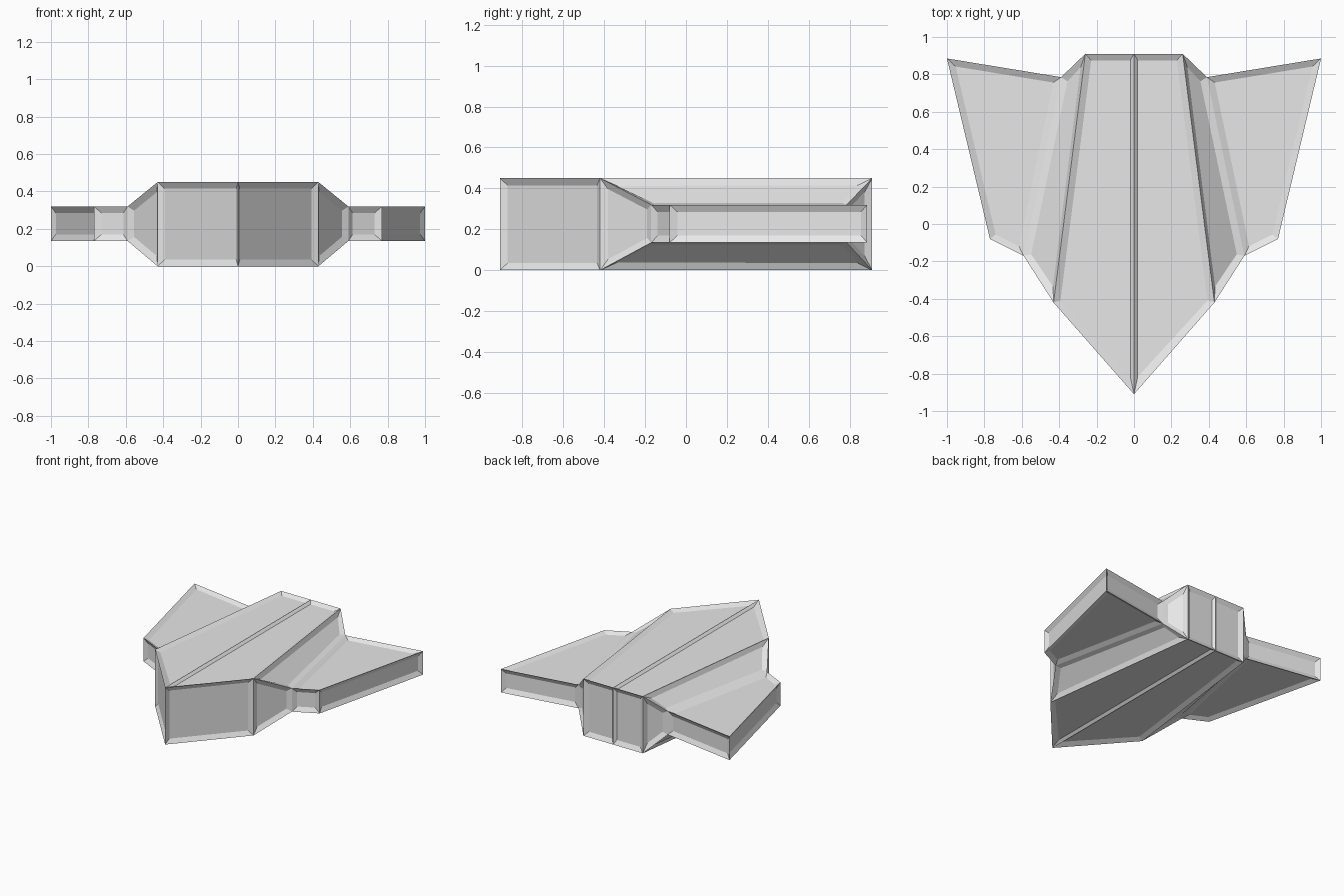
import bpy
import bmesh

cube = bpy.data.objects.get("Cube")
if cube:
    bpy.data.objects.remove(cube, do_unlink=True)

# Single hull colour
grey = bpy.data.materials.new("light_grey")
grey.use_nodes = True
colour = (0.8, 0.8, 0.8, 1.0)
grey.diffuse_color = colour
grey.node_tree.nodes["Principled BSDF"].inputs["Base Color"].default_value = colour

# Cross stations: x and y at the front, x and y at the back, bottom and top
SPINE = ((0.0, -0.91), (0.0, 0.91), 0.0, 0.45)
SHOULDER = ((0.43, -0.42), (0.26, 0.91), 0.0, 0.45)
ROOT = ((0.59, -0.17), (0.39, 0.785), 0.135, 0.32)
TIP = ((0.77, -0.08), (1.0, 0.885), 0.135, 0.32)


def flip(station):
    (fx, fy), (bx, by), low, high = station
    return ((-fx, fy), (-bx, by), low, high)


def build(name, stations, cap_left=False, cap_right=False):
    """Skin stations ordered by rising x, then recess every panel."""
    bm = bmesh.new()
    rings = []
    for front, back, low, high in stations:
        rings.append([bm.verts.new((*p, z)) for p in (front, back) for z in (low, high)])
    for a, b in zip(rings, rings[1:]):
        fb, ft, bb, bt = a
        fb2, ft2, bb2, bt2 = b
        for face in ((ft, ft2, bt2, bt), (fb, bb, bb2, fb2),
                     (fb, fb2, ft2, ft), (bb2, bb, bt, bt2)):
            bm.faces.new(face)
    if cap_left:
        fb, ft, bb, bt = rings[-1]
        bm.faces.new((fb, bb, bt, ft))
    if cap_right:
        fb, ft, bb, bt = rings[0]
        bm.faces.new((fb, ft, bt, bb))
    bm.normal_update()

    # Sunken panels with a sloping rim
    bmesh.ops.inset_individual(bm, faces=bm.faces[:], thickness=0.035,
                               depth=-0.018, use_even_offset=True)
    # Tighter rim along the spine
    for v in bm.verts:
        if 0.02 < abs(v.co.x) < 0.05:
            v.co.x = 0.02 if v.co.x > 0 else -0.02

    mesh = bpy.data.meshes.new(name)
    bm.to_mesh(mesh)
    bm.free()
    mesh.materials.append(grey)
    obj = bpy.data.objects.new(name, mesh)
    bpy.context.collection.objects.link(obj)
    return obj


# Central body with sloping shoulders
build("body", [flip(ROOT), flip(SHOULDER), SPINE, SHOULDER, ROOT])
# Swept wings
build("left_wing", [ROOT, TIP], cap_left=True)
build("right_wing", [flip(TIP), flip(ROOT)], cap_right=True)
